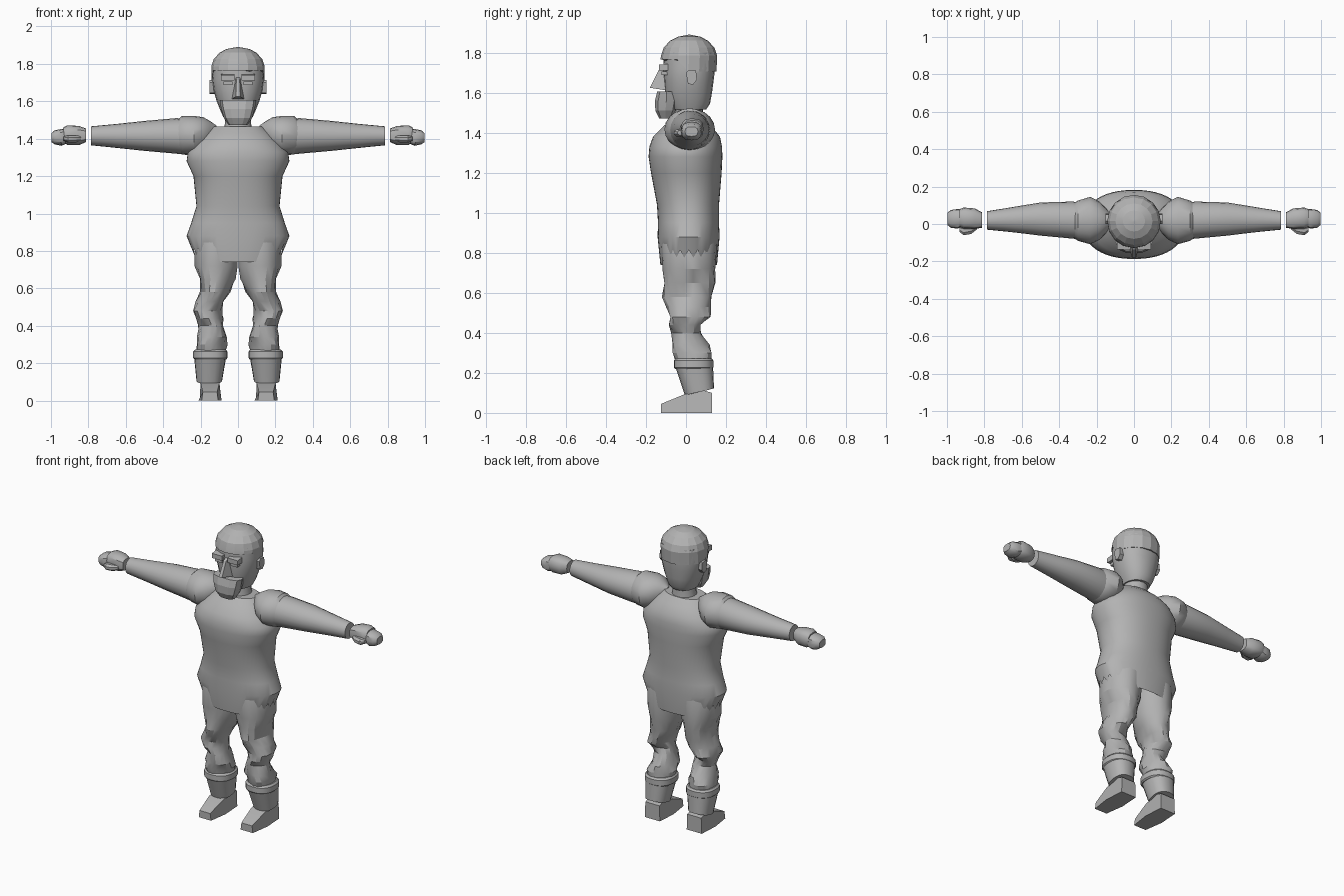
import bpy, bmesh, math

grey = bpy.data.materials.new("plain grey")
grey.diffuse_color = (0.45, 0.45, 0.45, 1)


def finish(name, bm, side=1, angle=35):
    """Turn a bmesh into a shaded object, flipped across x for side -1."""
    if side < 0:
        for v in bm.verts:
            v.co.x *= -1
    bmesh.ops.recalc_face_normals(bm, faces=bm.faces)
    me = bpy.data.meshes.new(name)
    bm.to_mesh(me)
    bm.free()
    me.materials.append(grey)
    ob = bpy.data.objects.new(name, me)
    bpy.context.collection.objects.link(ob)
    bpy.context.view_layer.objects.active = ob
    ob.select_set(True)
    bpy.ops.object.shade_smooth_by_angle(angle=math.radians(angle))
    ob.select_set(False)
    return ob


def loft(name, rings, n=20, axis="z", side=1, power=1.0, bottom=True, tweak=None, angle=35):
    """Skin oval rings (t, u0, u1, v0, v1); axis z: u=x v=y, axis x: u=y v=z."""
    bm = bmesh.new()
    loops = []
    for k, (t, u0, u1, v0, v1) in enumerate(rings):
        loop = []
        for i in range(n):
            a = 2 * math.pi * (i + 0.5 * (n < 12)) / n
            s, c = math.sin(a), -math.cos(a)
            s = math.copysign(abs(s) ** power, s)
            c = math.copysign(abs(c) ** power, c)
            u = (u0 + u1) / 2 + (u1 - u0) / 2 * s
            v = (v0 + v1) / 2 + (v1 - v0) / 2 * c
            co = (u, v, t) if axis == "z" else (t, u, v)
            if tweak:
                co = tweak(k, a, co)
            loop.append(bm.verts.new(co))
        loops.append(loop)
    for p, q in zip(loops, loops[1:]):
        for i in range(n):
            j = (i + 1) % n
            bm.faces.new((p[i], p[j], q[j], q[i]))
    if bottom:
        bm.faces.new(loops[0])
    bm.faces.new(loops[-1])
    return finish(name, bm, side, angle)


def prism(name, outline, x0, x1, taper=None, side=1):
    """Extrude a (y, z) outline between x0 and x1, narrowing each point by taper."""
    bm = bmesh.new()
    taper = taper or [0] * len(outline)
    l = [bm.verts.new((x0 + d, y, z)) for (y, z), d in zip(outline, taper)]
    r = [bm.verts.new((x1 - d, y, z)) for (y, z), d in zip(outline, taper)]
    bm.faces.new(l)
    bm.faces.new(r)
    for i in range(len(l)):
        j = (i + 1) % len(l)
        bm.faces.new((l[i], l[j], r[j], r[i]))
    return finish(name, bm, side, 20)


def sym(z, x, y0, y1):
    return (z, -x, x, y0, y1)


# Tunic with a long flap front and back and ragged sides
def ragged_hem(k, a, co):
    if k:
        return co
    d = math.degrees(math.asin(min(1, abs(math.sin(a)))))
    if d < 26:
        z = 0.74
    elif d < 50:
        z = 0.845
    else:
        z = 0.775 if round(d / 7.5) % 2 else 0.815
    f = 1 + 0.14 * (z - 0.74) / 0.12
    return (co[0] * f, co[1] * (1 + (f - 1) * 0.6), z)


loft("tunic", [
    sym(0.74, 0.225, -0.128, 0.155), sym(0.88, 0.275, -0.142, 0.168),
    sym(0.95, 0.25, -0.14, 0.165), sym(1.04, 0.222, -0.145, 0.165),
    sym(1.20, 0.238, -0.175, 0.178), sym(1.28, 0.275, -0.187, 0.182),
    sym(1.33, 0.268, -0.183, 0.18), sym(1.38, 0.225, -0.165, 0.17),
    sym(1.43, 0.175, -0.115, 0.13), sym(1.465, 0.13, -0.075, 0.09)],
    n=48, power=0.9, bottom=False, tweak=ragged_hem)

# Neck and head
loft("neck", [sym(1.44, 0.08, -0.06, 0.09), sym(1.48, 0.07, -0.055, 0.085),
              sym(1.55, 0.07, -0.05, 0.085)])
loft("head", [sym(1.515, 0.078, -0.07, 0.10), sym(1.545, 0.092, -0.09, 0.12),
              sym(1.60, 0.114, -0.105, 0.13), sym(1.66, 0.131, -0.11, 0.138),
              sym(1.72, 0.139, -0.115, 0.145), sym(1.80, 0.135, -0.11, 0.145)],
     n=20, power=0.9)


# Faceted cap, cut higher above the face
def raise_front(k, a, co):
    x, y, z = co
    return (x, y, z + 0.06 * (math.cos(a) > 0.3)) if k == 0 else co


loft("cap", [sym(1.705, 0.143, -0.128, 0.152), sym(1.785, 0.143, -0.125, 0.156),
             sym(1.825, 0.130, -0.112, 0.142), sym(1.86, 0.099, -0.08, 0.11),
             sym(1.88, 0.06, -0.04, 0.072), sym(1.89, 0.006, 0.01, 0.022)],
     n=16, tweak=raise_front, angle=12)

# Blocky jaw, nose
loft("jaw", [sym(1.472, 0.05, -0.135, -0.07), sym(1.51, 0.075, -0.155, -0.05),
             sym(1.56, 0.09, -0.157, -0.04), sym(1.607, 0.098, -0.145, -0.05)],
     n=10, power=0.7, angle=15)
prism("nose", [(-0.18, 1.625), (-0.10, 1.612), (-0.10, 1.735), (-0.135, 1.715)],
      -0.033, 0.033, [0.022, 0, 0.02, 0.024])

# Shoe side profile as (y, z), with the narrowing towards toe and heel
shoe = [(-0.125, 0), (-0.125, 0.045), (-0.01, 0.092), (0.09, 0.112),
        (0.13, 0.10), (0.13, 0), (0.0, 0)]
shoe_taper = [0.018, 0.024, 0.012, 0.012, 0.012, 0.008, 0]


# Twisted cloth folds on the trousers
def folds(k, a, co):
    w = 0.009 * math.sin(3 * a + 1.9 * k) if 3 <= k <= 10 else 0
    return (co[0] + w * math.sin(a), co[1] - w * math.cos(a), co[2])


for side, label in ((1, "right"), (-1, "left")):
    # Face details
    prism("brow_" + label, [(-0.135, 1.71), (-0.09, 1.71), (-0.09, 1.745), (-0.135, 1.74)],
          0.02, 0.092, side=side)
    prism("eye_" + label, [(-0.122, 1.688), (-0.08, 1.688), (-0.08, 1.706), (-0.122, 1.706)],
          0.03, 0.078, side=side)
    prism("ear_" + label, [(0.01, 1.645), (0.0, 1.70), (0.015, 1.715), (0.05, 1.71),
                           (0.055, 1.665), (0.035, 1.64)], 0.115, 0.152, side=side)

    # Shoulder, sleeve
    loft("shoulder_" + label, [
        (0.115, 0.0, 0.04, 1.42, 1.47), (0.15, -0.05, 0.085, 1.36, 1.495),
        (0.185, -0.085, 0.12, 1.33, 1.515), (0.235, -0.108, 0.145, 1.312, 1.522),
        (0.30, -0.09, 0.125, 1.315, 1.522), (0.33, -0.07, 0.105, 1.335, 1.495)],
        axis="x", side=side)
    loft("sleeve_" + label, [
        (0.25, -0.085, 0.11, 1.312, 1.505), (0.33, -0.078, 0.12, 1.32, 1.51),
        (0.50, -0.062, 0.115, 1.335, 1.495), (0.64, -0.045, 0.092, 1.35, 1.48),
        (0.787, -0.03, 0.068, 1.365, 1.466)], axis="x", side=side)

    # Hand: palm, curled fingers, thumb
    loft("palm_" + label, [
        (0.812, -0.02, 0.062, 1.382, 1.455), (0.85, -0.026, 0.083, 1.366, 1.468),
        (0.91, -0.026, 0.088, 1.366, 1.472), (0.932, -0.016, 0.08, 1.378, 1.462)],
        n=12, axis="x", side=side, power=0.75)
    loft("fingers_" + label, [
        (0.92, -0.015, 0.08, 1.372, 1.455), (0.945, -0.025, 0.08, 1.362, 1.452),
        (0.98, -0.02, 0.075, 1.37, 1.445), (0.998, -0.005, 0.06, 1.382, 1.43)],
        n=12, axis="x", side=side, power=0.75)
    loft("thumb_" + label, [
        (0.84, -0.03, 0.01, 1.385, 1.415), (0.87, -0.055, 0.0, 1.378, 1.42),
        (0.91, -0.062, -0.01, 1.378, 1.42), (0.932, -0.045, -0.01, 1.388, 1.412)],
        n=8, axis="x", side=side)

    # Trouser leg
    loft("trouser_leg_" + label, [
        (0.95, 0.0, 0.20, -0.10, 0.13), (0.84, 0.0, 0.232, -0.122, 0.155),
        (0.72, 0.0, 0.235, -0.118, 0.146), (0.65, 0.02, 0.208, -0.112, 0.142),
        (0.58, 0.045, 0.203, -0.112, 0.135), (0.53, 0.07, 0.22, -0.10, 0.125),
        (0.48, 0.09, 0.24, -0.085, 0.115), (0.44, 0.085, 0.228, -0.08, 0.075),
        (0.40, 0.075, 0.205, -0.07, 0.075), (0.34, 0.062, 0.215, -0.075, 0.11),
        (0.30, 0.062, 0.228, -0.065, 0.128), (0.25, 0.07, 0.225, -0.05, 0.125)],
        n=18, side=side, tweak=folds, angle=25)

    # Boot cuff and shaft, with the shaft end tilted up at the back
    loft("boot_cuff_" + label, [
        (0.22, 0.063, 0.232, -0.055, 0.13), (0.228, 0.056, 0.24, -0.061, 0.137),
        (0.262, 0.056, 0.24, -0.061, 0.137), (0.273, 0.066, 0.23, -0.05, 0.127)],
        side=side, power=0.85)
    loft("boot_shaft_" + label, [
        (0.105, 0.085, 0.222, -0.005, 0.14), (0.235, 0.063, 0.235, -0.055, 0.135)],
        side=side, power=0.85,
        tweak=lambda k, a, co: (co[0], co[1], co[2] - 0.018 * math.cos(a) * (k == 0)))

    # Shoe
    prism("shoe_" + label, shoe, 0.088, 0.212, shoe_taper, side)
